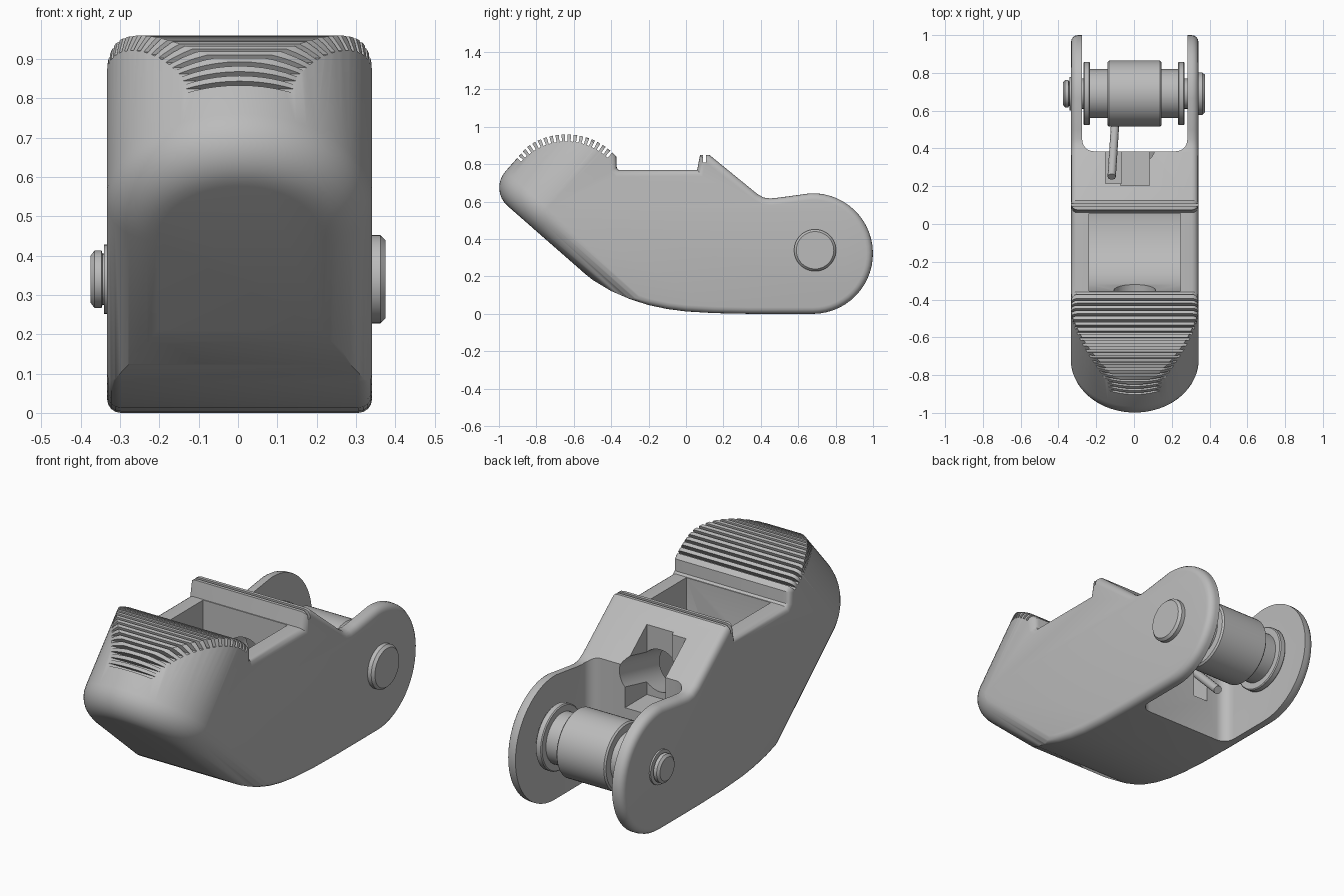
import bpy, bmesh
from math import sin, cos, pi, radians, hypot
from mathutils import Vector

old = bpy.data.objects.get("Cube")
if old:
    bpy.data.objects.remove(old, do_unlink=True)

grey = bpy.data.materials.new("plain_grey")
grey.use_nodes = True
grey.diffuse_color = (0.5, 0.5, 0.5, 1)
grey.node_tree.nodes["Principled BSDF"].inputs["Base Color"].default_value = (0.5, 0.5, 0.5, 1)


def loft(name, *solids):
    """Closed solids, each a list of rings of 3D points, in one object."""
    bm = bmesh.new()
    for rings in solids:
        loops = [[bm.verts.new(p) for p in ring] for ring in rings]
        n = len(loops[0])
        for a, b in zip(loops, loops[1:]):
            for i in range(n):
                j = (i + 1) % n
                bm.faces.new((a[i], a[j], b[j], b[i]))
        bm.faces.new(loops[0][::-1])
        bm.faces.new(loops[-1])
    bmesh.ops.recalc_face_normals(bm, faces=bm.faces)
    mesh = bpy.data.meshes.new(name)
    bm.to_mesh(mesh)
    bm.free()
    mesh.materials.append(grey)
    ob = bpy.data.objects.new(name, mesh)
    bpy.context.collection.objects.link(ob)
    return ob


def side_prism(profile, half):
    """Rings of a (y, z) profile extruded across x."""
    return [[(x, y, z) for y, z in profile] for x in (-half, half)]


def box(x0, x1, y0, y1, z0, z1):
    return [[(x, y, z) for y, z in ((y0, z0), (y1, z0), (y1, z1), (y0, z1))] for x in (x0, x1)]


def arc(cy, cz, r, a0, a1, n):
    return [(cy + r * cos(radians(a0 + (a1 - a0) * i / n)),
             cz + r * sin(radians(a0 + (a1 - a0) * i / n))) for i in range(n + 1)]


def inset(points, d):
    """Move a counter-clockwise outline inward by d with mitred corners."""
    out = []
    for i, p in enumerate(points):
        a, b, c = Vector(points[i - 1]), Vector(p), Vector(points[(i + 1) % len(points)])
        e, f = (b - a).normalized(), (c - b).normalized()
        n1, n2 = Vector((-e.y, e.x)), Vector((-f.y, f.x))
        out.append(b + (n1 + n2) * d / (1 + n1.dot(n2)))
    return out


def smooth(ob):
    bpy.ops.object.select_all(action='DESELECT')
    ob.select_set(True)
    bpy.context.view_layer.objects.active = ob
    bpy.ops.object.shade_smooth_by_angle(angle=radians(32))


def cut(ob, tool, operation='DIFFERENCE'):
    mod = ob.modifiers.new("cut", 'BOOLEAN')
    mod.object, mod.operation, mod.solver = tool, operation, 'EXACT'
    bpy.context.view_layer.objects.active = ob
    bpy.ops.object.modifier_apply(modifier=mod.name)
    bpy.data.objects.remove(tool, do_unlink=True)


def lathe(name, steps):
    """Turned part on the pin axis from (x, radius) steps."""
    ob = loft(name, [[(x, 0.69 + r * cos(k * pi / 24), 0.34 + r * sin(k * pi / 24))
                      for k in range(48)] for x, r in steps])
    smooth(ob)
    return ob


def drum(name, x0, x1, r, b=0.008):
    return lathe(name, [(x0, r - b), (x0 + b, r), (x1 - b, r), (x1, r - b)])


# Body: side profile with rounded side edges
half, edge = 0.337, 0.035
crest = (-0.64, 0.6)
profile = [(-1.2, 0.6), (-0.6, 0.262), (-0.5, 0.182), (-0.4, 0.122), (-0.3, 0.079),
           (-0.2, 0.047), (-0.1, 0.026), (0, 0.013), (0.15, 0.004), (0.35, 0)]
profile += arc(0.677, 0.3225, 0.3225, -90, 92, 28)
profile += [(0.5, 0.622), (0.45, 0.617), (0.415, 0.622), (0.38, 0.642), (0.125, 0.85),
            (0.075, 0.85), (0.06, 0.77), (-0.36, 0.77), (-0.37, 0.78)]
profile += arc(*crest, 0.36, 42, 143, 24) + [(-1.2, 0.8)]
rings = []
for side in (-1, 1):
    turns = [i * pi / 8 for i in range(5)]
    for t in (turns if side < 0 else turns[::-1]):
        ring = inset(profile, edge * (1 - sin(t)))
        rings.append([(side * (half - edge + edge * cos(t)), y, z) for y, z in ring])
body = loft("body", rings)

# Rounded nose: a tilted round-ended column with a filleted underside
origin = Vector((0, -1.052, 0.663))
along, up = Vector((0, 0.752, -0.659)), Vector((0, 0.659, 0.752))
round_r, fillet = 0.34, 0.13
column = []
for t, shrink in [(fillet * (1 - cos(k * pi / 16)), fillet * (1 - sin(k * pi / 16)))
                  for k in range(9)] + [(3, 0)]:
    rho = round_r - shrink
    outline = [(round_r - rho * cos(k * pi / 36), rho * sin(k * pi / 36)) for k in range(-18, 19)]
    outline += [(3, rho), (3, -rho)]
    column.append([origin + along * a + up * t + Vector((x, 0, 0)) for a, x in outline])
cut(body, loft("nose_cutter", column), 'INTERSECT')

# Grip slots fanned over the crest
slots = []
for k in range(18):
    ang = radians(48 + k * 5.25)
    radial, across = Vector((cos(ang), sin(ang))), Vector((-sin(ang), cos(ang))) * 0.007
    mid = Vector(crest)
    slots.append(side_prism([mid + radial * 0.322 - across, mid + radial * 0.46 - across,
                             mid + radial * 0.46 + across, mid + radial * 0.322 + across], 0.5))
cut(body, loft("slot_cutter", *slots))

# Central pocket with a curved floor
pocket = [(-0.355, 1.1), (-0.355, 0.45), (-0.32, 0.33), (-0.26, 0.25), (-0.18, 0.19),
          (-0.08, 0.155), (0.02, 0.145), (0.055, 0.15), (0.055, 1.1)]
cut(body, loft("pocket_cutter", side_prism(pocket, 0.243)))

# Rear fork opening with rounded inner corners
fork = [(0.278, 1.4), (-0.278, 1.4)] + arc(-0.218, 0.445, 0.06, 180, 270, 6)
fork += arc(0.218, 0.445, 0.06, 270, 360, 6)
cut(body, loft("fork_cutter", [[(x, y, z) for x, y in fork] for z in (-0.5, 1.5)]))

# Bore through the pocket walls, the rear window, the lever notch and the ridge groove
bore = [[(0.11 * cos(k * pi / 20), y, z + 0.11 * sin(k * pi / 20)) for k in range(40)]
        for y, z in ((-0.5, 0.4), (0.47, 0.625))]
cut(body, loft("bore_cutter", bore))
cut(body, loft("window_cutter", box(-0.075, 0.078, 0.205, 0.5, 0.42, 1.2)))
cut(body, loft("notch_cutter", box(-0.155, -0.07, 0.215, 0.51, 0.2, 1.21)))
cut(body, loft("groove_cutter", box(-0.5, 0.5, 0.092, 0.108, 0.81, 1.2)))
body.location.x = 0.004
smooth(body)

# Roller, side bushings and washers on the pin
drum("roller", -0.14, 0.145, 0.175)
for name, s in (("right", -1), ("left", 1)):
    ends = sorted((s * 0.13, s * 0.24))
    drum(name + "_bushing", *ends, 0.13, 0.003)
    ends = sorted((s * 0.232, s * 0.268))
    drum(name + "_washer", *ends, 0.167, 0.005)

# Pin with a wide head on one end and a stepped button on the other
lathe("pin", [(-0.375, 0.06), (-0.365, 0.073), (-0.347, 0.073), (-0.345, 0.065), (-0.341, 0.065),
              (-0.341, 0.088), (-0.325, 0.088), (-0.325, 0.08), (0.33, 0.08), (0.33, 0.112),
              (0.362, 0.112), (0.375, 0.1)])

# Slanted lever rod
axis = bpy.data.curves.new("lever_rod", 'CURVE')
axis.dimensions = '3D'
axis.bevel_depth, axis.bevel_resolution, axis.use_fill_caps = 0.022, 3, True
spline = axis.splines.new('POLY')
spline.points.add(1)
spline.points[0].co = (-0.118, 0.25, 0.46, 1)
spline.points[1].co = (-0.1, 0.53, 0.18, 1)
axis.materials.append(grey)
rod = bpy.data.objects.new("lever_rod", axis)
bpy.context.collection.objects.link(rod)
